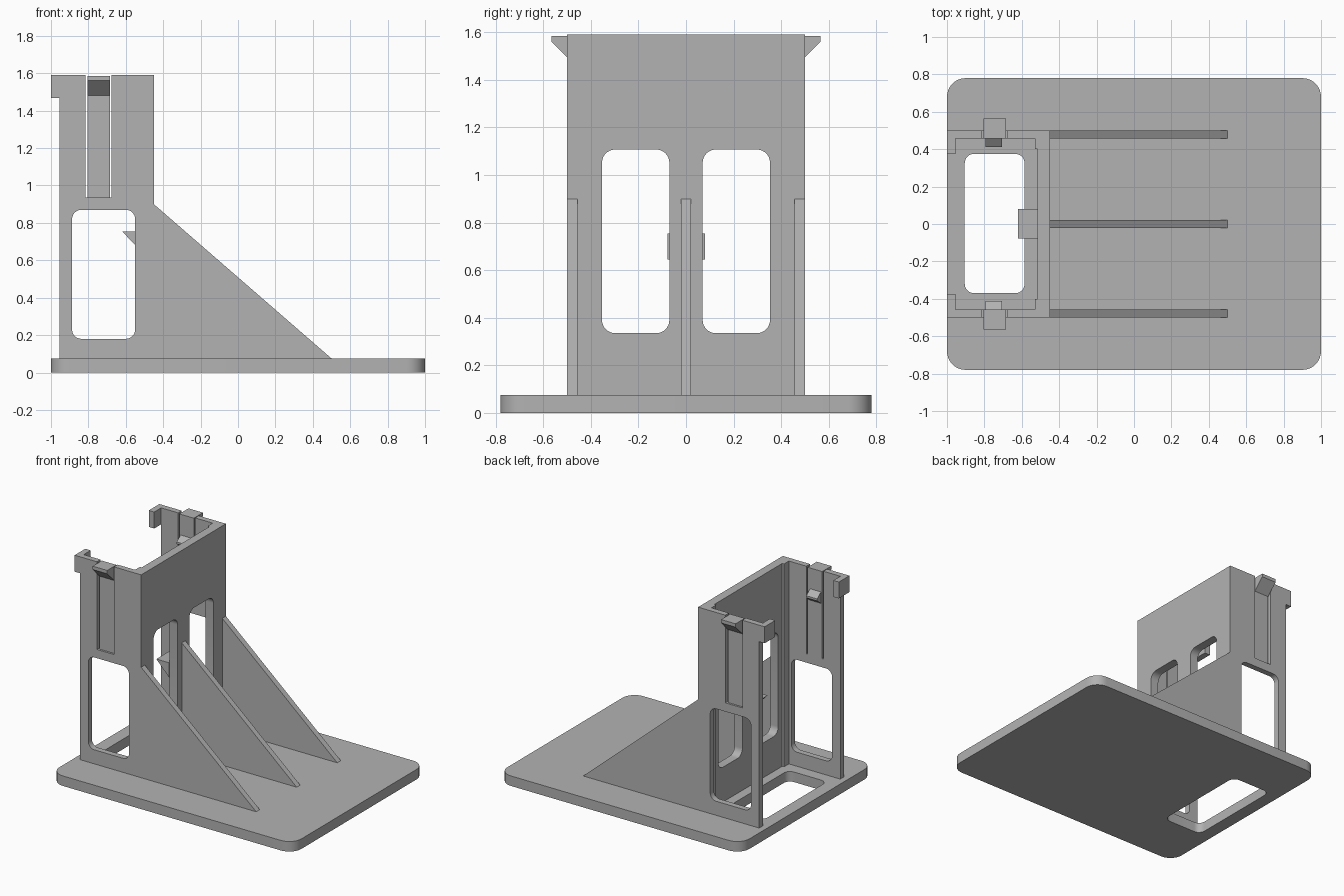
import bpy, bmesh, math
from mathutils import Vector

cube = bpy.data.objects.get("Cube")
if cube:
    bpy.data.objects.remove(cube, do_unlink=True)

grey = bpy.data.materials.new("plain_grey")
grey.use_nodes = True
COLOUR = (0.45, 0.45, 0.45, 1)
grey.diffuse_color = COLOUR
grey.node_tree.nodes["Principled BSDF"].inputs["Base Color"].default_value = COLOUR


def prism(name, points, axis, lo, hi):
    """Extrude a 2D profile along an axis; the profile uses the other two axes in order."""
    def place(p, d):
        v = list(p)
        v.insert("xyz".index(axis), d)
        return Vector(v)
    bm = bmesh.new()
    face = bm.faces.new([bm.verts.new(place(p, lo)) for p in points])
    ext = bmesh.ops.extrude_face_region(bm, geom=[face])
    moved = [g for g in ext["geom"] if isinstance(g, bmesh.types.BMVert)]
    bmesh.ops.translate(bm, verts=moved, vec=place((0, 0), hi - lo))
    bmesh.ops.recalc_face_normals(bm, faces=bm.faces)
    mesh = bpy.data.meshes.new(name)
    bm.to_mesh(mesh)
    bm.free()
    mesh.materials.append(grey)
    obj = bpy.data.objects.new(name, mesh)
    bpy.context.collection.objects.link(obj)
    return obj


def rect(a0, a1, b0, b1):
    return [(a0, b0), (a1, b0), (a1, b1), (a0, b1)]


def rounded(a0, a1, b0, b1, r, steps=8):
    corners = [(a1 - r, b1 - r), (a0 + r, b1 - r), (a0 + r, b0 + r), (a1 - r, b0 + r)]
    return [(a + r * math.cos(t), b + r * math.sin(t))
            for k, (a, b) in enumerate(corners)
            for t in [math.pi / 2 * (k + i / steps) for i in range(steps + 1)]]


def combine(obj, other, operation):
    """Apply a boolean and discard the second object."""
    other.hide_render = True
    mod = obj.modifiers.new("combine", "BOOLEAN")
    mod.operation, mod.object, mod.solver = operation, other, "EXACT"
    bpy.context.view_layer.objects.active = obj
    bpy.ops.object.modifier_apply(modifier=mod.name)
    bpy.data.objects.remove(other, do_unlink=True)


def smooth(obj):
    bpy.ops.object.select_all(action="DESELECT")
    obj.select_set(True)
    bpy.context.view_layer.objects.active = obj
    bpy.ops.object.shade_smooth_by_angle(angle=math.radians(30))


FLOOR, TOP = 0.075, 1.59
WALL_IN, WALL_OUT = 0.457, 0.5

# Base plate with a rounded opening under the tower
base = prism("base_plate", rounded(-1, 1, -0.78, 0.78, 0.1), "z", 0, FLOOR)
combine(base, prism("base_cutter", rounded(-0.905, -0.585, -0.37, 0.375, 0.05), "z", -0.1, 0.2),
        "DIFFERENCE")
smooth(base)

# Tower: cross wall with two windows
tower = prism("tower_walls", rect(-0.5, 0.5, FLOOR, TOP), "x", -0.515, -0.45)
for y0, y1 in ((-0.353, -0.07), (0.07, 0.353)):
    combine(tower, prism("window_cutter", rounded(y0, y1, 0.335, 1.107, 0.055), "x", -0.7, -0.3),
            "DIFFERENCE")

# Side walls run into the outer ribs and carry a clip notch and a window
side_profile = [(-0.955, FLOOR), (0.5, FLOOR), (-0.45, 0.9), (-0.45, TOP),
                (-0.675, TOP), (-0.675, 0.935), (-0.815, 0.935), (-0.815, TOP), (-0.955, TOP)]
for side, s in (("left", 1), ("right", -1)):
    lo, hi = sorted((s * WALL_IN, s * WALL_OUT))
    wall = prism("side_wall", side_profile, "y", lo, hi)
    combine(wall, prism("window_cutter", rounded(-0.887, -0.55, 0.18, 0.87, 0.05), "y",
                        lo - 0.1, hi + 0.1), "DIFFERENCE")
    combine(tower, wall, "UNION")

    # Inner corner strip
    lo, hi = sorted((s * 0.4, s * WALL_IN))
    prism("corner_strip_" + side, rect(-0.53, -0.515, lo, hi), "z", FLOOR, TOP)

    # Stop hook at the open edge of the wall
    lo, hi = sorted((s * 0.375, s * WALL_OUT))
    prism("stop_hook_" + side, rect(-1, -0.955, lo, hi), "z", 1.467, TOP)

    # Springy clip with an outward hook, plus an inner catch
    clip = [(WALL_IN, 0.935), (0.485, 0.935), (0.485, 1.48), (0.565, 1.56),
            (0.565, 1.585), (WALL_IN, 1.585)]
    prism("clip_" + side, [(s * y, z) for y, z in clip], "x", -0.805, -0.685)
    catch = [(WALL_IN, 1.43), (0.412, 1.395), (0.412, 1.38), (WALL_IN, 1.345)]
    prism("clip_catch_" + side, [(s * y, z) for y, z in catch], "x", -0.795, -0.705)
smooth(tower)

# Middle rib and the wedge catch on the inside of the cross wall
prism("middle_rib", [(-0.45, FLOOR), (0.5, FLOOR), (-0.45, 0.9)], "y", -0.021, 0.021)
prism("wedge_catch", [(-0.515, 0.755), (-0.62, 0.755), (-0.515, 0.645)], "y", -0.078, 0.08)
